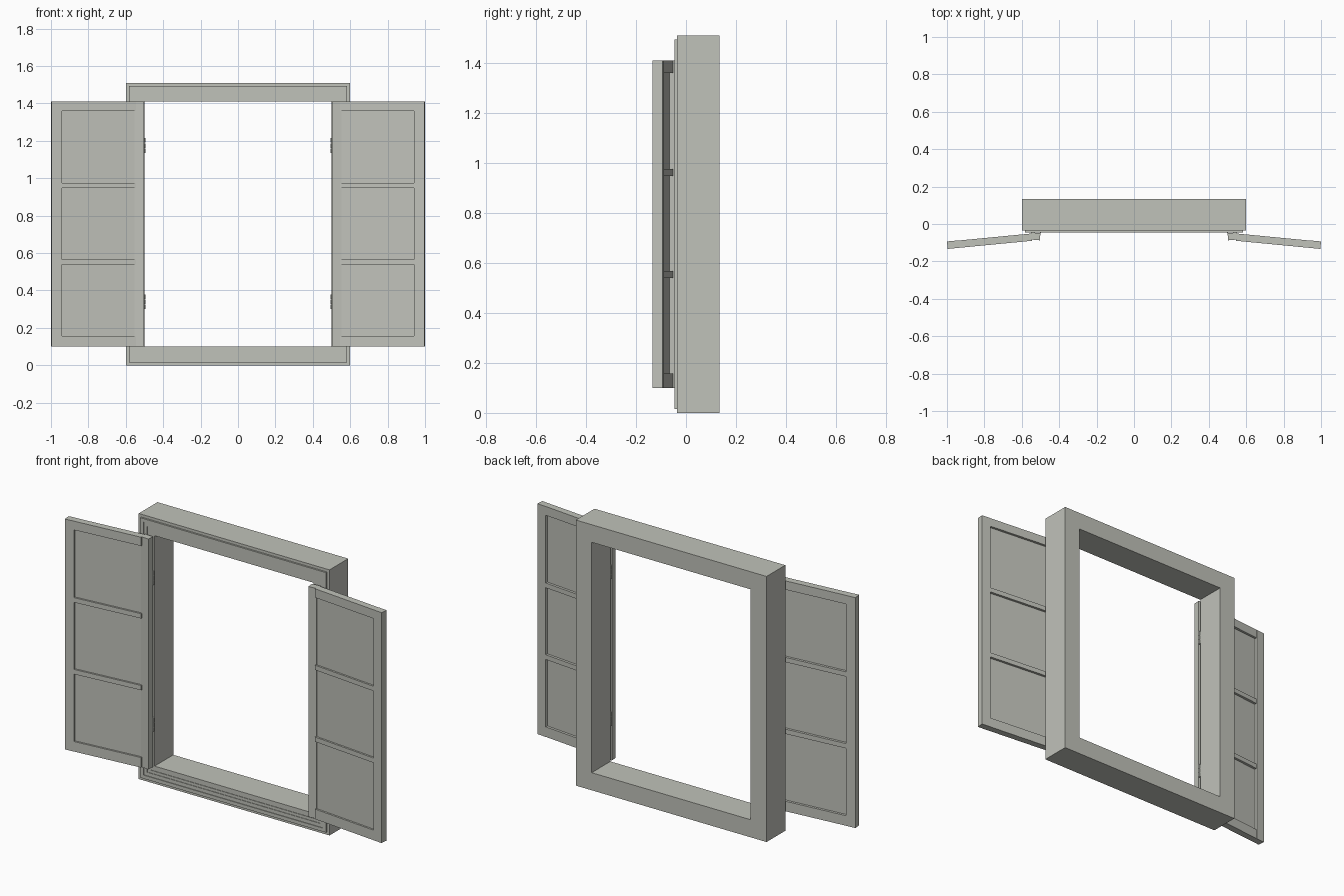
import bpy, bmesh
from math import radians
from mathutils import Matrix, Vector

cube = bpy.data.objects.get("Cube")
if cube:
    bpy.data.objects.remove(cube, do_unlink=True)

paint = bpy.data.materials.new("warm_grey_paint")
COLOUR = (0.53, 0.54, 0.49, 1)
paint.use_nodes = True
paint.diffuse_color = COLOUR
paint.node_tree.nodes["Principled BSDF"].inputs["Base Color"].default_value = COLOUR


def finish(name, bm, matrix=Matrix()):
    """Turn a bmesh into a named object, placed by the matrix."""
    bm.transform(matrix)
    bmesh.ops.recalc_face_normals(bm, faces=bm.faces)
    mesh = bpy.data.meshes.new(name)
    bm.to_mesh(mesh)
    bm.free()
    mesh.materials.append(paint)
    obj = bpy.data.objects.new(name, mesh)
    bpy.context.scene.collection.objects.link(obj)
    return obj


def box(name, x, y, z, matrix=Matrix()):
    """Box from its (low, high) range on each axis."""
    bm = bmesh.new()
    bmesh.ops.create_cube(bm, size=1)
    for v in bm.verts:
        v.co = Vector([(r[0] + r[1]) / 2 + c * (r[1] - r[0])
                       for c, r in zip(v.co, (x, y, z))])
    return finish(name, bm, matrix)


def ring(name, outer, inner, front, back):
    """Rectangular moulding, inset from the outer edge of the frame."""
    bm = bmesh.new()
    loops = []
    for inset, y in ((outer, back), (outer, front), (inner, front), (inner, back)):
        x, low, high = HALF - inset, inset, TOP - inset
        loops.append([bm.verts.new((px, y, pz)) for px, pz in
                      ((-x, low), (x, low), (x, high), (-x, high))])
    for i in range(4):
        a, b = loops[i], loops[(i + 1) % 4]
        for j in range(4):
            k = (j + 1) % 4
            bm.faces.new((a[j], a[k], b[k], b[j]))
    return finish(name, bm)


HALF, TOP, BAR = 0.6, 1.51, 0.1
FRONT, BACK = -0.035, 0.133

# Main frame: full-height posts with rails between
for side, label in ((1, "left"), (-1, "right")):
    box(label + "_frame_post", sorted((side * (HALF - BAR), side * HALF)),
        (FRONT, BACK), (0, TOP))
box("frame_sill", (BAR - HALF, HALF - BAR), (FRONT, BACK), (0, BAR))
box("frame_head", (BAR - HALF, HALF - BAR), (FRONT, BACK), (TOP - BAR, TOP))

# Stepped moulding on the front
ring("outer_moulding", 0.016, 0.036, -0.045, FRONT)
ring("middle_moulding", 0.036, 0.056, -0.041, FRONT)
ring("inner_moulding", 0.056, 0.072, -0.038, FRONT)

# Shutters: a narrow hinge stile and a three-panel leaf, folded slightly apart
LOW, HIGH = BAR, TOP - BAR
LEAF = 0.452
RAILS = ((LOW, 0.157), (0.54, 0.567), (0.948, 0.975), (1.36, HIGH))
for side, label in ((1, "left"), (-1, "right")):
    mirror = Matrix.Diagonal((side, 1, 1, 1))
    stile = mirror @ Matrix.Translation((0.55, -0.045, 0)) @ Matrix.Rotation(radians(5), 4, "Z")
    leaf = mirror @ Matrix.Translation((0.55, -0.05, 0)) @ Matrix.Rotation(radians(-5.5), 4, "Z")

    box(label + "_hinge_stile", (-0.05, 0), (-0.038, 0), (LOW, HIGH), stile)
    box(label + "_outer_stile", (LEAF - 0.055, LEAF), (-0.04, 0), (LOW, HIGH), leaf)
    for i, span in enumerate(RAILS):
        box(f"{label}_rail_{i + 1}", (0, LEAF - 0.055), (-0.04, -0.001), span, leaf)
    for i in range(3):
        box(f"{label}_panel_{i + 1}", (0, LEAF - 0.055), (-0.03, -0.015),
            (RAILS[i][1], RAILS[i + 1][0]), leaf)

    # Hinges: leaf plate and knuckles between the post and the stile
    for pos, z in (("lower", 0.34), ("upper", 1.175)):
        box(f"{label}_{pos}_hinge_plate", (0.5, 0.53), (-0.046, FRONT),
            (z - 0.035, z + 0.035), mirror)
        for k in (-1, 0, 1):
            bm = bmesh.new()
            bmesh.ops.create_cone(bm, cap_ends=True, segments=10, radius1=0.005,
                                  radius2=0.005, depth=0.024)
            finish(f"{label}_{pos}_hinge_knuckle_{k + 2}", bm,
                   mirror @ Matrix.Translation((0.5, -0.043, z + k * 0.027)))
